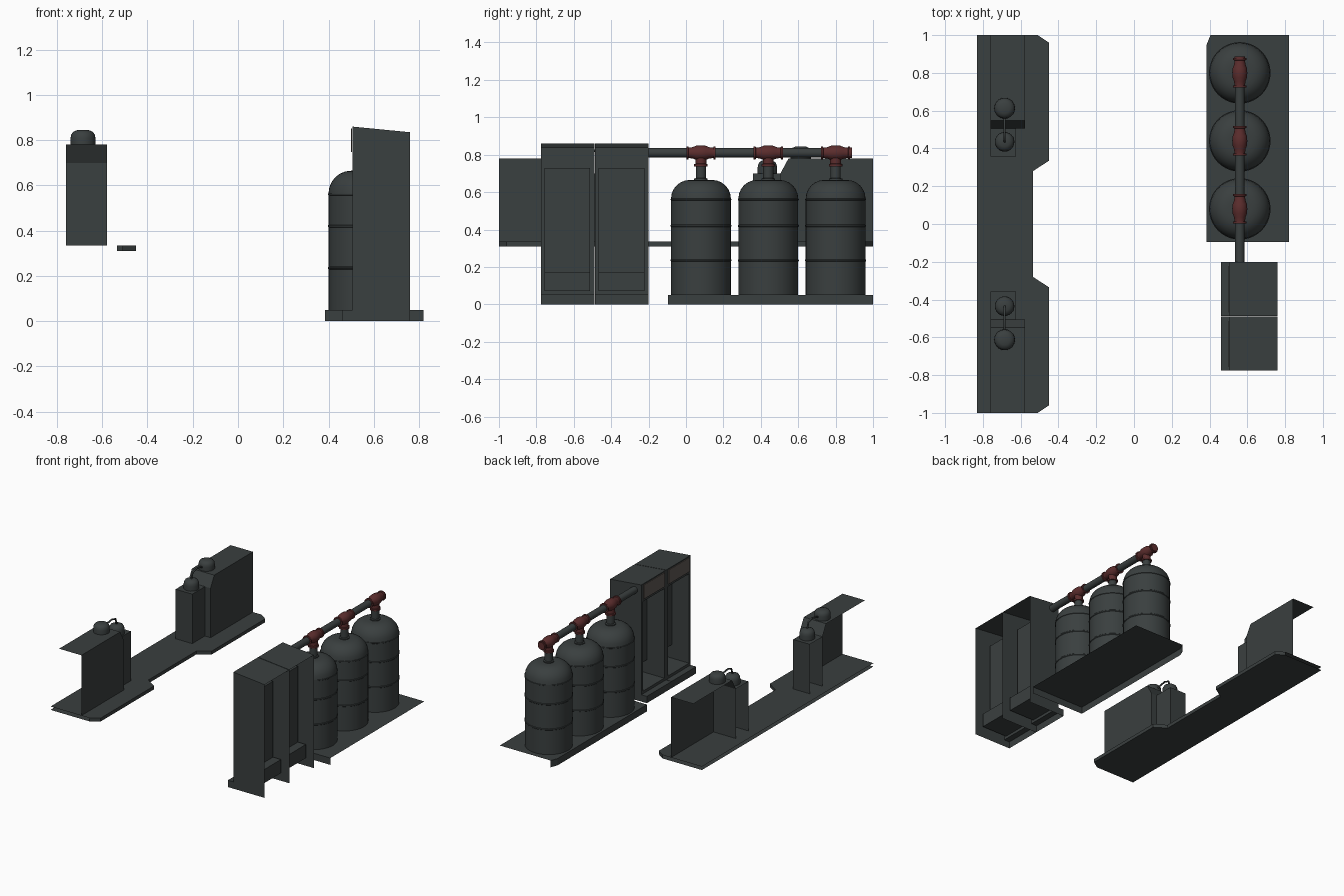
import bpy, bmesh, math
from mathutils import Vector

if "Cube" in bpy.data.objects:
    bpy.data.objects.remove(bpy.data.objects["Cube"])


def mat(name, col):
    m = bpy.data.materials.new(name)
    m.diffuse_color = (*col, 1)
    m.use_nodes = True
    m.node_tree.nodes["Principled BSDF"].inputs["Base Color"].default_value = m.diffuse_color
    return m


GREY = mat("dark_grey", (0.042, 0.050, 0.050))
RED = mat("dull_red", (0.105, 0.026, 0.026))
BROWN = mat("taupe_panel", (0.115, 0.098, 0.088))


def finish(bm, name, m, smooth=False):
    me = bpy.data.meshes.new(name)
    bm.to_mesh(me)
    bm.free()
    me.materials.append(m)
    ob = bpy.data.objects.new(name, me)
    bpy.context.collection.objects.link(ob)
    if smooth:
        bpy.ops.object.select_all(action='DESELECT')
        ob.select_set(True)
        bpy.context.view_layer.objects.active = ob
        bpy.ops.object.shade_smooth_by_angle(angle=math.radians(40))
    return ob


def poly(bm, pts, out):
    """One flat face whose normal points along out."""
    f = bm.faces.new([bm.verts.new(p) for p in pts])
    f.normal_update()
    if f.normal.dot(Vector(out)) < 0:
        f.normal_flip()


def box(name, lo, hi, m):
    bm = bmesh.new()
    bmesh.ops.create_cube(bm, size=1)
    for v in bm.verts:
        v.co = [lo[i] + (v.co[i] + 0.5) * (hi[i] - lo[i]) for i in range(3)]
    return finish(bm, name, m)


def lathe(name, profile, base, m, axis='z', segs=32):
    """Spin (radius, height) points about z or y at base."""
    bm = bmesh.new()
    vs = [bm.verts.new((r, 0, h)) for r, h in profile]
    es = [bm.edges.new(p) for p in zip(vs, vs[1:])]
    bmesh.ops.spin(bm, geom=vs + es, cent=(0, 0, 0), axis=(0, 0, 1),
                   angle=2 * math.pi, steps=segs, use_duplicate=False)
    bmesh.ops.remove_doubles(bm, verts=bm.verts, dist=1e-5)
    bmesh.ops.recalc_face_normals(bm, faces=bm.faces)
    for v in bm.verts:
        x, y, z = v.co
        v.co = Vector((x, y, z) if axis == 'z' else (x, z, -y)) + Vector(base)
    return finish(bm, name, m, True)


# Wall platform: top, underside and room-side edges only
half = [(-0.83, 1), (-0.51, 1), (-0.45, 0.96), (-0.45, 0.335), (-0.535, 0.28)]
outline = half + [(x, -y) for x, y in reversed(half)]
bm = bmesh.new()
poly(bm, [(x, y, 0.335) for x, y in outline], (0, 0, 1))
poly(bm, [(x, y, 0.31) for x, y in outline], (0, 0, -1))
for a, b in list(zip(outline, outline[1:]))[1:-1]:
    poly(bm, [(*a, 0.31), (*b, 0.31), (*b, 0.335), (*a, 0.335)],
         (a[1] - b[1], b[0] - a[0], 0))
finish(bm, "wall_platform", GREY)

# Tank plinth, open on the outer sides
bm = bmesh.new()
ring = [(0.82, -0.095), (0.385, -0.095), (0.385, 0.95), (0.405, 1), (0.82, 1)]
poly(bm, [(x, y, 0.05) for x, y in ring], (0, 0, 1))
for a, b in list(zip(ring, ring[1:]))[:3]:
    poly(bm, [(*a, 0), (*b, 0), (*b, 0.05), (*a, 0.05)],
         (a[1] - b[1], b[0] - a[0], 0))
finish(bm, "tank_plinth", GREY)

# Machine housings on the platform, mirrored in y
for s, tag in ((1, "back"), (-1, "front")):
    bm = bmesh.new()
    x0, x1, z0, z1 = -0.76, -0.578, 0.335, 0.78
    sec = [(1, z0), (1, z1), (0.548, z1), (0.505, 0.70), (0.505, z0)]
    poly(bm, [(x1, s * y, z) for y, z in sec], (1, 0, 0))
    for (ya, za), (yb, zb), out in ((sec[1], sec[2], (0, 0, 1)),
                                    (sec[2], sec[3], (0, -s, 0.5)),
                                    (sec[3], sec[4], (0, -s, 0))):
        poly(bm, [(x0, s * ya, za), (x1, s * ya, za),
                  (x1, s * yb, zb), (x0, s * yb, zb)], out)
    finish(bm, tag + "_housing", GREY)

    bm = bmesh.new()
    x1, ya, yb, z1 = -0.624, s * 0.358, s * 0.505, 0.70
    poly(bm, [(x0, ya, z1), (x1, ya, z1), (x1, yb, z1), (x0, yb, z1)], (0, 0, 1))
    poly(bm, [(x1, ya, z0), (x1, yb, z0), (x1, yb, z1), (x1, ya, z1)], (1, 0, 0))
    poly(bm, [(x0, ya, z0), (x1, ya, z0), (x1, ya, z1), (x0, ya, z1)], (0, -s, 0))
    finish(bm, tag + "_small_housing", GREY)

    for nm, y, z, r, h in (("large", 0.613, 0.78, 0.055, 0.065),
                           ("small", 0.435, 0.70, 0.052, 0.07)):
        cap = [(r, 0), (r, h * 0.45), (r * 0.95, h * 0.68), (r * 0.8, h * 0.87),
               (r * 0.5, h * 0.98), (0, h)]
        lathe(f"{tag}_{nm}_dome", cap, (-0.685, s * y, z), GREY, segs=24)

    # Hose between the two domes
    cu = bpy.data.curves.new(tag + "_hose", 'CURVE')
    cu.dimensions = '3D'
    cu.bevel_depth = 0.006
    cu.bevel_resolution = 2
    path = [(0.57, 0.80), (0.54, 0.815), (0.49, 0.822), (0.45, 0.81), (0.435, 0.765)]
    sp = cu.splines.new('POLY')
    sp.points.add(len(path) - 1)
    for p, (y, z) in zip(sp.points, path):
        p.co = (-0.685, s * y, z, 1)
    cu.materials.append(GREY)
    bpy.context.collection.objects.link(bpy.data.objects.new(tag + "_hose", cu))

# Tanks with hoops, necks and red pipe tees
TX, PZ = 0.56, 0.81
R = 0.16
dome = [(0.06 + 0.1 * math.cos(a), 0.565 + 0.1 * math.sin(a))
        for a in (math.radians(d) for d in range(0, 91, 15))]
tank = [(R, 0.05)]
for z in (0.235, 0.42):
    tank += [(R, z - 0.006), (R + 0.003, z - 0.003), (R + 0.003, z + 0.003), (R, z + 0.006)]
tank += [(R, 0.556), (R + 0.003, 0.558), (R + 0.003, 0.564)] + dome + [(0, 0.665)]
tee = [(0.025, -0.078), (0.035, -0.078), (0.035, -0.068), (0.028, -0.066),
       (0.030, -0.045), (0.038, -0.025), (0.040, 0), (0.038, 0.025),
       (0.030, 0.045), (0.028, 0.066), (0.035, 0.068), (0.035, 0.078), (0.025, 0.078)]
collar = [(0.027, 0.738), (0.036, 0.738), (0.036, 0.75), (0.029, 0.752), (0.029, 0.80)]
for i, y in enumerate((0.08, 0.44, 0.80), 1):
    lathe(f"tank_{i}", tank, (TX, y, 0), GREY, segs=40)
    lathe(f"tank_neck_{i}", [(0.036, 0.66), (0.036, 0.672), (0.027, 0.675), (0.027, 0.75)],
          (TX, y, 0), GREY, segs=20)
    lathe(f"tee_collar_{i}", collar, (TX, y, 0), RED, segs=20)
    lathe(f"tee_{i}", tee, (TX, y, PZ), RED, 'y', 20)
lathe("pipe_end_cap", [(0.028, 0), (0.028, 0.012), (0, 0.012)], (TX, 0.876, PZ), RED, 'y', 20)
lathe("header_pipe", [(0.025, -0.2), (0.025, 0.876), (0, 0.876)], (TX, 0, PZ), GREY, 'y', 20)

# Two tall cabinets facing the room, open at the back
front = [(0.505, 0.86), (0.505, 0.73), (0.645, 0.73), (0.645, 0.17), (0.71, 0.17),
         (0.71, 0.07), (0.505, 0.07)]
side = [(0.505, 0), (0.505, 0.86), (0.76, 0.835), (0.76, 0)]
for i, (ya, yb) in enumerate(((-0.775, -0.4905), (-0.4865, -0.2)), 1):
    bm = bmesh.new()
    ia, ib = ya + 0.018, yb - 0.022
    for y, d in ((ya, -1), (yb, 1)):
        poly(bm, [(x, y, z) for x, z in side], (0, d, 0))
        poly(bm, [(0.46, y, 0), (0.505, y, 0), (0.505, y, 0.05), (0.46, y, 0.05)], (0, d, 0))
    poly(bm, [(0.505, ya, 0.86), (0.76, ya, 0.835), (0.76, yb, 0.835), (0.505, yb, 0.86)],
         (0, 0, 1))
    # stepped recess, its cheeks and the frame around it
    for (xa, za), (xb, zb) in zip(front, front[1:]):
        poly(bm, [(xa, ia, za), (xb, ia, zb), (xb, ib, zb), (xa, ib, za)],
             (za - zb, 0, xb - xa) if xa == xb and za > zb else (0, 0, -1 if za > 0.2 else 1))
    for y, d in ((ia, 1), (ib, -1)):
        poly(bm, [(x, y, z) for x, z in front[1:]], (0, d, 0))
    for a, b in ((ya, ia), (ib, yb)):
        poly(bm, [(0.505, a, 0.05), (0.505, b, 0.05), (0.505, b, 0.86), (0.505, a, 0.86)],
             (-1, 0, 0))
    poly(bm, [(0.505, ia, 0.05), (0.505, ib, 0.05), (0.505, ib, 0.07), (0.505, ia, 0.07)],
         (-1, 0, 0))
    # kick plinth
    poly(bm, [(0.46, ya, 0), (0.46, yb, 0), (0.46, yb, 0.05), (0.46, ya, 0.05)], (-1, 0, 0))
    poly(bm, [(0.46, ya, 0.05), (0.505, ya, 0.05), (0.505, yb, 0.05), (0.46, yb, 0.05)],
         (0, 0, 1))
    finish(bm, f"cabinet_{i}", GREY)
    box(f"cabinet_panel_{i}", (0.499, ia, 0.748), (0.504, ib, 0.852), BROWN)
